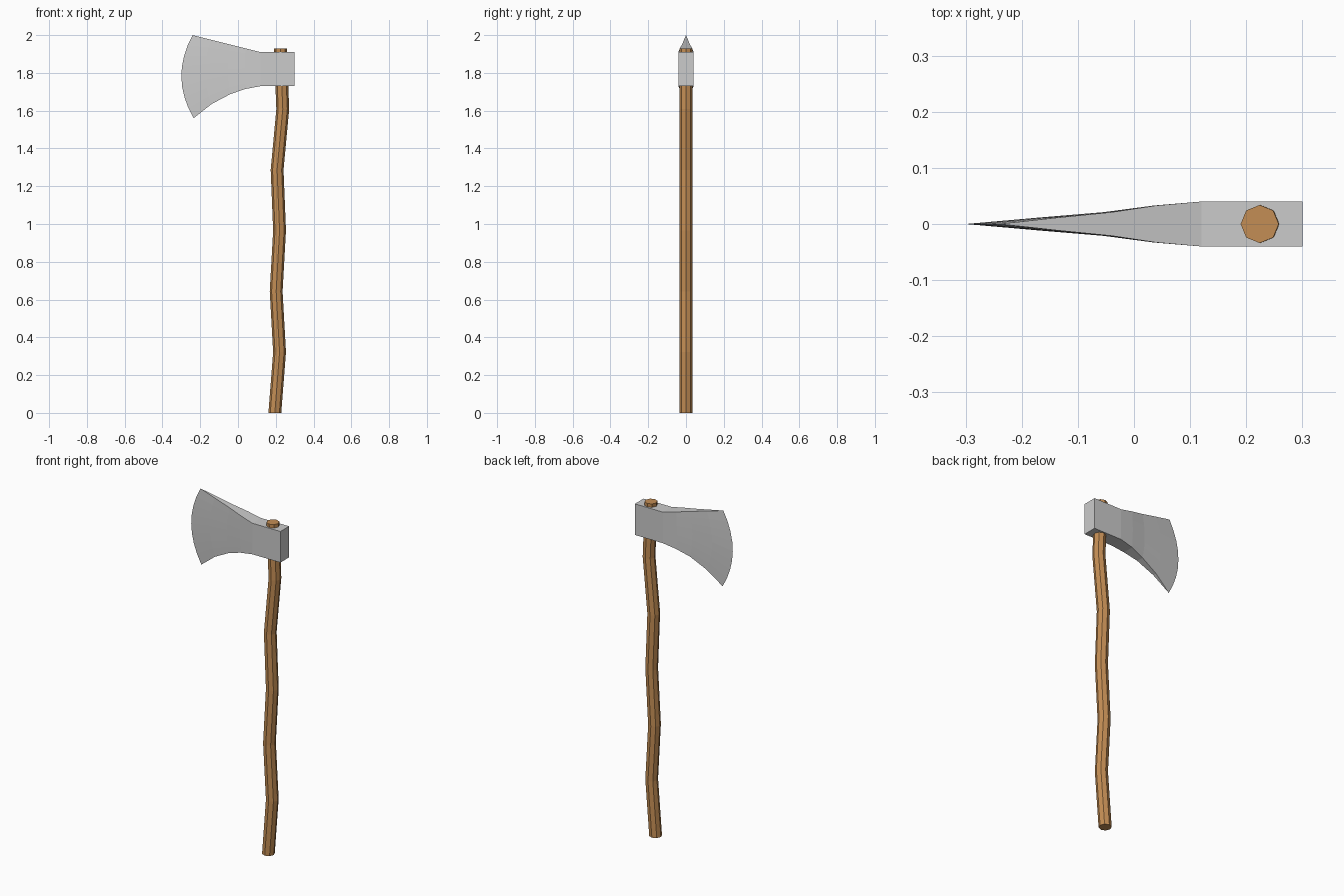
import bpy, bmesh
from math import cos, sin, tau

if "Cube" in bpy.data.objects:
    bpy.data.objects.remove(bpy.data.objects["Cube"])


def loft(name, rings):
    """Skin a list of closed rings (equal point counts), cap both ends."""
    bm = bmesh.new()
    loops = [[bm.verts.new(p) for p in ring] for ring in rings]
    n = len(loops[0])
    for a, b in zip(loops, loops[1:]):
        for i in range(n):
            j = (i + 1) % n
            bm.faces.new((a[i], a[j], b[j], b[i]))
    bm.faces.new(loops[0])
    if (rings[-1][0][1] != rings[-1][-1][1]):
        bm.faces.new(loops[-1])
    bmesh.ops.remove_doubles(bm, verts=bm.verts[:], dist=1e-5)
    bmesh.ops.recalc_face_normals(bm, faces=bm.faces[:])
    mesh = bpy.data.meshes.new(name)
    bm.to_mesh(mesh)
    bm.free()
    obj = bpy.data.objects.new(name, mesh)
    bpy.context.collection.objects.link(obj)
    return obj


# Handle: wavy eight-sided shaft with evenly spaced rings
RADIUS, HEIGHT = 0.034, 1.93
centres = [0.195, 0.22, 0.202, 0.22, 0.207, 0.237, 0.224]
handle = loft("handle", [
    [(x + RADIUS * cos(tau * k / 8), RADIUS * sin(tau * k / 8),
      HEIGHT * i / (len(centres) - 1)) for k in range(8)]
    for i, x in enumerate(centres)])
wood = bpy.data.materials.new("wood")
wood.diffuse_color = (0.55, 0.27, 0.09, 1)
wood.use_nodes = True
wood.node_tree.nodes["Principled BSDF"].inputs["Base Color"].default_value = wood.diffuse_color
handle.data.materials.append(wood)

# Axe head: stations from the poll to the cutting edge
# (top x, top z, bottom x, bottom z, half thickness, forward bulge)
stations = [
    (0.30, 1.91, 0.30, 1.73, 0.04, 0),
    (0.12, 1.91, 0.12, 1.73, 0.04, 0),
    (0.04, 1.93, 0.04, 1.715, 0.033, 0.004),
    (-0.04, 1.95, -0.04, 1.688, 0.021, 0.015),
    (-0.14, 1.975, -0.14, 1.635, 0.011, 0.035),
    (-0.24, 2.00, -0.235, 1.56, 0.0, 0.0625),
]
ROWS = 8


def section(tx, tz, bx, bz, half, bulge):
    side = []
    for r in range(ROWS + 1):
        s = r / ROWS
        side.append((tx + (bx - tx) * s - bulge * 4 * s * (1 - s),
                     tz + (bz - tz) * s))
    return ([(x, -half, z) for x, z in side]
            + [(x, half, z) for x, z in reversed(side)])


loft("axe_head", [section(*st) for st in stations])
